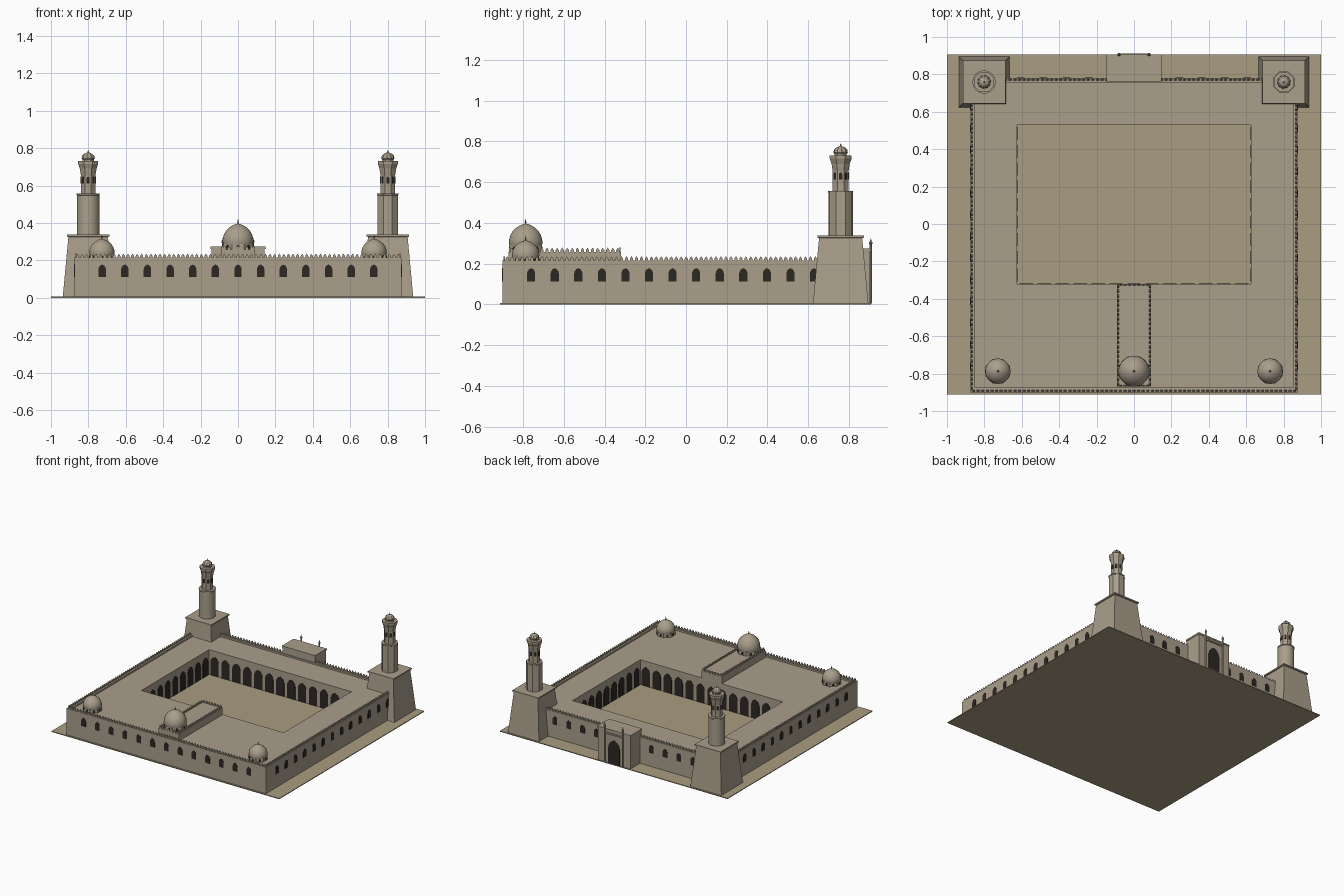
import bpy, bmesh, math
from mathutils import Matrix, Vector

if "Cube" in bpy.data.objects:
    bpy.data.objects.remove(bpy.data.objects["Cube"])

T = Matrix.Translation
RZ = lambda a: Matrix.Rotation(a, 4, 'Z')


def material(name, rgb):
    m = bpy.data.materials.new(name)
    m.diffuse_color = (*rgb, 1)
    m.use_nodes = True
    m.node_tree.nodes["Principled BSDF"].inputs["Base Color"].default_value = m.diffuse_color
    return m


STONE = material("stone", (0.40, 0.345, 0.26))
SAND = material("sand", (0.40, 0.335, 0.22))
DARK = material("dark_opening", (0.025, 0.02, 0.016))


def finish(name, bm, mat, smooth=False):
    bmesh.ops.recalc_face_normals(bm, faces=bm.faces)
    me = bpy.data.meshes.new(name)
    bm.to_mesh(me)
    bm.free()
    me.materials.append(mat)
    ob = bpy.data.objects.new(name, me)
    bpy.context.collection.objects.link(ob)
    if smooth:
        bpy.ops.object.select_all(action='DESELECT')
        ob.select_set(True)
        bpy.context.view_layer.objects.active = ob
        bpy.ops.object.shade_smooth_by_angle(angle=math.radians(30))
    return ob


def loft(bm, loops, caps=True):
    """Skin a list of point loops."""
    rows = [[bm.verts.new(p) for p in l] for l in loops]
    n = len(rows[0])
    for a, b in zip(rows, rows[1:]):
        for i in range(n):
            j = (i + 1) % n
            bm.faces.new((a[i], a[j], b[j], b[i]))
    if caps:
        bm.faces.new(rows[0][::-1])
        bm.faces.new(rows[-1])


def rect(x0, x1, y0, y1, z):
    return [(x0, y0, z), (x1, y0, z), (x1, y1, z), (x0, y1, z)]


def box(bm, x0, x1, y0, y1, z0, z1):
    loft(bm, [rect(x0, x1, y0, y1, z0), rect(x0, x1, y0, y1, z1)])


def ring(bm, o, i, z0, z1):
    """Hollow rectangular wall between outer and inner rectangles."""
    loft(bm, [rect(*o, z0), rect(*o, z1), rect(*i, z1), rect(*i, z0), rect(*o, z0)], False)
    bmesh.ops.remove_doubles(bm, verts=bm.verts, dist=1e-6)


def lathe(bm, prof, n, m, rib=0):
    off = math.pi / n
    loft(bm, [[m @ Vector((r * (1 - rib * (k % 2)) * math.cos(off + k * math.tau / n),
                           r * (1 - rib * (k % 2)) * math.sin(off + k * math.tau / n), z))
               for k in range(n)] for r, z in prof])


def prism(bm, pts, depth, m):
    """Outline in local XZ, pushed out along local -Y."""
    loft(bm, [[m @ Vector((x, y, z)) for x, z in pts] for y in (0.004, -depth)])


def arch(bm, w, h, m, depth=0.002):
    right = [(w / 2, 0), (w / 2, h - 0.62 * w), (w * 0.43, h - 0.36 * w), (w * 0.26, h - 0.14 * w)]
    prism(bm, right + [(0, h)] + [(-x, z) for x, z in reversed(right)], depth, m)


def merlons(bm, a, b, z, pitch=0.0245):
    a, b = Vector(a), Vector(b)
    d = b - a
    n = round(d.length / pitch)
    ang = math.atan2(d.y, d.x)
    for k in range(n):
        p = a + d * ((k + 0.5) / n)
        prism(bm, [(-.008, 0), (.008, 0), (.008, .009), (0, .021), (-.008, .009)], 0.004,
              T((p.x, p.y, z)) @ RZ(ang))


OUT = (-0.875, 0.875, -0.90, 0.78)
COURT = (-0.625, 0.625, -0.32, 0.53)

# Ground plate
bm = bmesh.new()
box(bm, -1, 1, -0.912, 0.907, 0, 0.006)
finish("ground_plate", bm, SAND)

# Halls around the courtyard
bm = bmesh.new()
ring(bm, OUT, COURT, 0.004, 0.203)
finish("halls", bm, STONE)

# Parapet with merlons
bm = bmesh.new()
ring(bm, OUT, (-0.85, 0.85, -0.875, 0.755), 0.20, 0.216)
for a, b in (((-.87, -.892), (.87, -.892)), ((-.87, .772), (.87, .772)),
             ((-.867, -.89), (-.867, .77)), ((.867, -.89), (.867, .77))):
    merlons(bm, a, b, 0.215)
finish("parapet", bm, STONE)

# Raised nave roof with merlons
bm = bmesh.new()
box(bm, -0.09, 0.09, -0.87, -0.32, 0.19, 0.258)
for s in (-1, 1):
    merlons(bm, (s * .085, -.868), (s * .085, -.322), 0.257)
for y in (-.865, -.325):
    merlons(bm, (-.085, y), (.085, y), 0.257)
finish("nave", bm, STONE)

# Outer wall windows
bm = bmesh.new()
for k in range(13):
    x, y = -0.726 + 0.121 * k, -0.76 + 0.1157 * k
    arch(bm, 0.04, 0.066, T((x, -0.90, 0.112)))
    for s in (-1, 1):
        arch(bm, 0.04, 0.066, T((s * 0.875, y, 0.112)) @ RZ(s * math.pi / 2))
    if 0.2 < abs(x) < 0.65:
        arch(bm, 0.04, 0.066, T((x, 0.78, 0.112)) @ RZ(math.pi))
finish("wall_windows", bm, DARK)

# Courtyard arcades
bm = bmesh.new()
for k in range(13):
    x = COURT[0] + 1.25 * (k + 0.5) / 13
    arch(bm, 0.072, 0.15, T((x, COURT[3], 0.006)))
    arch(bm, 0.072, 0.15, T((x, COURT[2], 0.006)) @ RZ(math.pi))
for k in range(9):
    y = COURT[2] + 0.85 * (k + 0.5) / 9
    for s in (-1, 1):
        arch(bm, 0.07, 0.15, T((s * 0.625, y, 0.006)) @ RZ(-s * math.pi / 2))
finish("courtyard_arches", bm, DARK)


# Domes: octagonal drum, pointed shell, finial, small windows
def dome(name, x, y, z, r, drum, h):
    m = T((x, y, z))
    bm = bmesh.new()
    lathe(bm, [(r * 1.04, -0.01), (r * 1.04, drum)], 8, m)
    finish(name + "_drum", bm, STONE)
    bm = bmesh.new()
    prof = [(.97, 0), (1, .12), (.985, .28), (.91, .48), (.76, .67), (.54, .83), (.27, .95), (.05, 1)]
    lathe(bm, [(r * a, drum + h * b) for a, b in prof], 24, m)
    finish(name + "_shell", bm, STONE, True)
    bm = bmesh.new()
    t = drum + h
    lathe(bm, [(.003, t - .006), (.003, t + .004), (.006, t + .008), (.003, t + .012), (.001, t + .024)], 8, m)
    finish(name + "_finial", bm, STONE)
    bm = bmesh.new()
    for k in range(8):
        arch(bm, r * .22, drum * .72,
             m @ RZ(k * math.pi / 4) @ T((0, -r * 1.04 * math.cos(math.pi / 8), drum * .15)))
    finish(name + "_windows", bm, DARK)


dome("centre_dome", 0, -0.787, 0.258, 0.083, 0.03, 0.108)
for s, side in ((-1, "left"), (1, "right")):
    dome(side + "_dome", s * 0.728, -0.787, 0.203, 0.068, 0.028, 0.083)

# Corner towers: tapered base, shaft, flared lantern, ribbed cap
for s, side in ((-1, "left"), (1, "right")):
    m = T((s * 0.801, 0.759, 0))
    q = math.sqrt(2)
    bm = bmesh.new()
    lathe(bm, [(.136 * q, 0.004), (.106 * q, .325), (.114 * q, .328), (.114 * q, .338)], 4, m)
    finish(side + "_tower_base", bm, STONE)
    n = 24 if s < 0 else 8
    bm = bmesh.new()
    lathe(bm, [(.06, .335), (.06, .548), (.062, .55), (.062, .557)], n, m)
    finish(side + "_tower_shaft", bm, STONE, s < 0)
    bm = bmesh.new()
    lathe(bm, [(.042, .55), (.042, .655), (.046, .675), (.048, .69), (.058, .716), (.058, .73),
               (.034, .73), (.030, .742)], 8, m)
    finish(side + "_tower_lantern", bm, STONE)
    bm = bmesh.new()
    lathe(bm, [(.031, .738), (.036, .746), (.033, .759), (.022, .77), (.005, .777)], 20, m, 0.09)
    lathe(bm, [(.004, .774), (.004, .781), (.001, .79)], 6, m)
    finish(side + "_tower_cap", bm, STONE)
    bm = bmesh.new()
    for k in range(8):
        face = m @ RZ(k * math.pi / 4)
        arch(bm, .016, .036, face @ T((0, -.042 * math.cos(math.pi / 8), .612)))
    finish(side + "_tower_windows", bm, DARK)

# Rear gate block with frame and slim posts
bm = bmesh.new()
box(bm, -0.142, 0.142, 0.76, 0.902, 0.004, 0.268)
box(bm, -0.146, 0.146, 0.758, 0.905, 0.262, 0.274)
finish("gate_block", bm, STONE)
bm = bmesh.new()
for s in (-1, 1):
    lathe(bm, [(.006, .004), (.006, .295), (.009, .298), (.009, .304), (.004, .31), (.001, .324)], 8,
          T((s * 0.08, 0.907, 0)))
box(bm, -0.08, 0.08, 0.90, 0.911, 0.235, 0.246)
finish("gate_frame", bm, STONE)
bm = bmesh.new()
arch(bm, 0.10, 0.19, T((0, 0.902, 0.006)) @ RZ(math.pi))
finish("gate_opening", bm, DARK)
